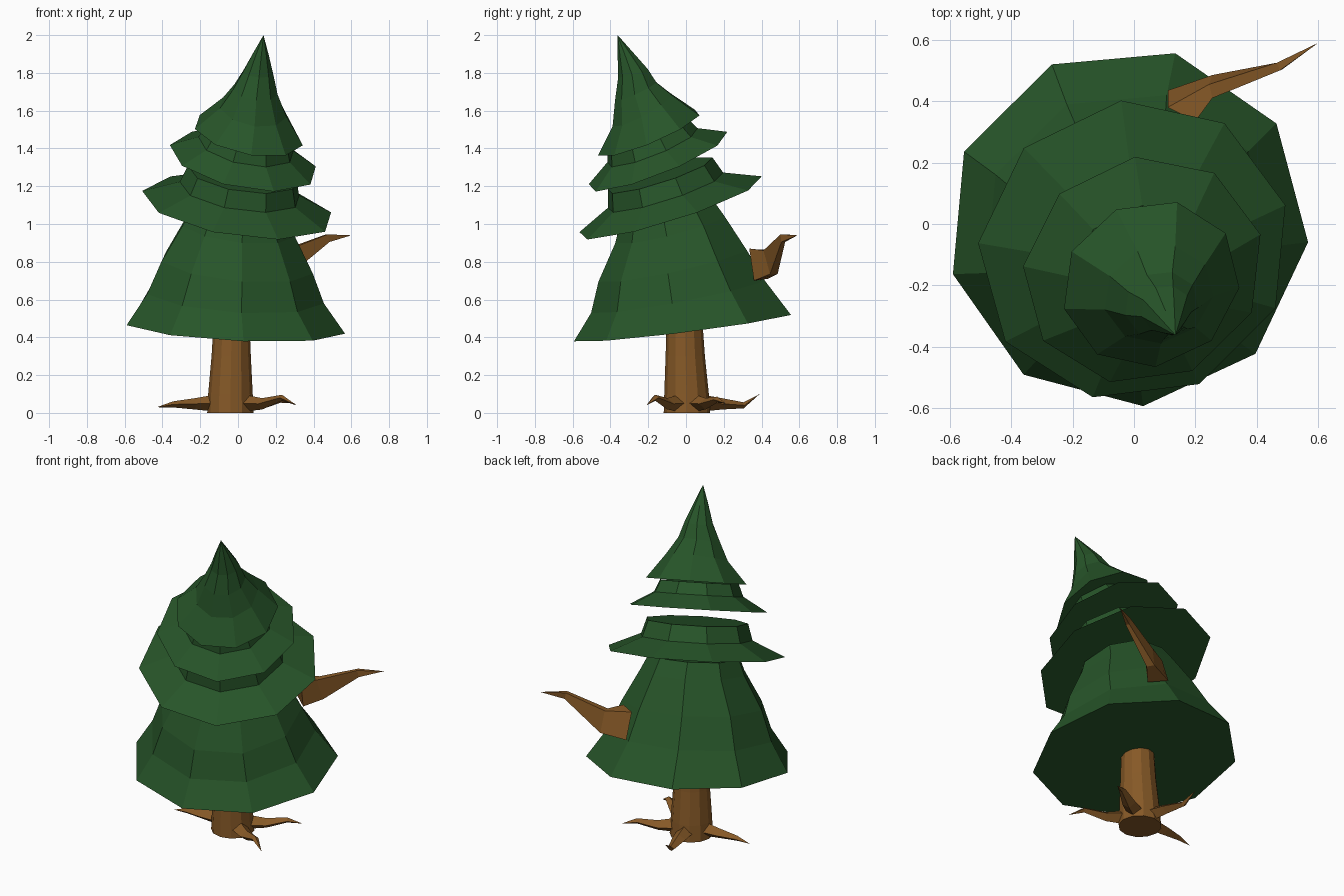
import bpy, math
from mathutils import Vector

if "Cube" in bpy.data.objects:
    bpy.data.objects.remove(bpy.data.objects["Cube"])


def material(name, rgb):
    m = bpy.data.materials.new(name)
    m.diffuse_color = (*rgb, 1)
    m.use_nodes = True
    m.node_tree.nodes["Principled BSDF"].inputs["Base Color"].default_value = m.diffuse_color
    return m


GREEN = material("pine green", (0.02, 0.09, 0.022))
BROWN = material("bark brown", (0.24, 0.1, 0.02))


def ring(center, radius, slope=(0, 0), sides=9, phase=0):
    """Regular ring lying in a plane whose height rises by slope along x and y."""
    normal = Vector((-slope[0], -slope[1], 1))
    q = Vector((0, 0, 1)).rotation_difference(normal)
    pts = []
    for i in range(sides):
        a = math.radians(phase) + math.tau * i / sides
        pts.append(Vector(center) + q @ Vector((radius * math.cos(a), radius * math.sin(a), 0)))
    return pts


def loft(name, rings, mat, tip=None):
    """Skin rings of equal size, cap the ends, or close the top in a point."""
    n = len(rings[0])
    verts = [Vector(p) for r in rings for p in r]
    faces = [list(range(n))[::-1]]
    for k in range(len(rings) - 1):
        for i in range(n):
            j = (i + 1) % n
            faces.append([k * n + i, k * n + j, (k + 1) * n + j, (k + 1) * n + i])
    top = (len(rings) - 1) * n
    if tip:
        verts.append(Vector(tip))
        faces += [[top + i, top + (i + 1) % n, len(verts) - 1] for i in range(n)]
    else:
        faces.append([top + i for i in range(n)])
    me = bpy.data.meshes.new(name)
    me.from_pydata(verts, [], faces)
    me.materials.append(mat)
    ob = bpy.data.objects.new(name, me)
    bpy.context.collection.objects.link(ob)
    return ob


# Lower skirt of foliage, bending forward as it rises
skirt = [((-0.02, -0.01, 0.455), 0.59, (-0.05, 0.126)),
         ((-0.02, -0.035, 0.62), 0.478, (-0.07, 0.19)),
         ((-0.01, -0.065, 0.785), 0.41, (-0.1, 0.22)),
         ((0.0, -0.08, 0.975), 0.305, (-0.12, 0.25)),
         ((0.005, -0.10, 1.06), 0.265, (-0.13, 0.28))]
loft("foliage_skirt", [ring(*r, phase=-5) for r in skirt], GREEN)


# Two middle tiers: flared rim, then a narrow neck
def tier(name, center, slope, profile):
    n = Vector((-slope[0], -slope[1], 1)).normalized()
    loft(name, [ring(Vector(center) + n * h, r, slope, phase=16) for r, h in profile], GREEN)


tier("foliage_lower_tier", (0.0, -0.085, 1.09), (-0.153, 0.32),
     [(0.515, 0), (0.325, 0.085), (0.295, 0.18)])
tier("foliage_upper_tier", (0.03, -0.15, 1.335), (-0.2, 0.4),
     [(0.40, 0), (0.26, 0.08), (0.23, 0.15)])

# Pointed crown with a curved tip
crown = [((0.055, -0.195, 1.48), 0.295, (-0.2, 0.42)),
         ((0.08, -0.23, 1.605), 0.182, (-0.2, 0.55)),
         ((0.09, -0.265, 1.705), 0.122, (-0.15, 0.45)),
         ((0.105, -0.28, 1.80), 0.083, (-0.1, 0.3)),
         ((0.12, -0.32, 1.90), 0.043, (-0.1, 0.2))]
loft("foliage_crown", [ring(*r, phase=-5) for r in crown], GREEN, tip=(0.135, -0.362, 2.0))

# Trunk
trunk = [((-0.04, 0.005, 0.0), 0.123), ((-0.04, 0.003, 0.1), 0.118),
         ((-0.036, -0.004, 0.3), 0.104), ((-0.034, -0.008, 0.5), 0.094)]
loft("trunk", [ring(*r, sides=12) for r in trunk], BROWN)

# Roots: tapering four-sided prongs with a bent tip (tip, bend height)
roots = {"right_back_root": ((0.30, 0.21, 0.05), 0.07),
         "right_front_root": ((0.31, -0.21, 0.04), 0.08),
         "left_root": ((-0.43, -0.02, 0.03), 0.045),
         "back_root": ((-0.13, 0.39, 0.10), 0.04)}
base = Vector((-0.04, 0.005, 0))
for name, (tip, bend) in roots.items():
    tip = Vector(tip)
    flat = Vector((tip.x, tip.y, 0)) - base
    side = Vector((-flat.y, flat.x, 0)).normalized()
    up = Vector((0, 0, 1))
    sections = []
    for t, z, w, h in ((0.2, 0.052, 0.05, 0.045), (0.48, 0.048, 0.04, 0.03),
                       (0.78, bend, 0.02, 0.016)):
        c = base + flat * t + up * z
        sections.append([c - side * w, c - up * h, c + side * w, c + up * h][::-1])
    loft(name, sections, BROWN, tip=tip)

# Bare branch at the back right
branch = [[(0.20, 0.335, 0.87), (0.11, 0.38, 0.865), (0.11, 0.435, 0.71), (0.20, 0.36, 0.70)],
          [(0.255, 0.41, 0.86), (0.245, 0.455, 0.865), (0.255, 0.485, 0.735), (0.28, 0.445, 0.735)],
          [(0.475, 0.50, 0.945), (0.465, 0.525, 0.945), (0.475, 0.525, 0.905), (0.485, 0.505, 0.905)]]
loft("branch", [r[::-1] for r in branch], BROWN, tip=(0.60, 0.59, 0.94))

# Consistent outward normals
import bmesh
for ob in bpy.context.collection.objects:
    bm = bmesh.new()
    bm.from_mesh(ob.data)
    bmesh.ops.recalc_face_normals(bm, faces=bm.faces)
    bm.to_mesh(ob.data)
    bm.free()
